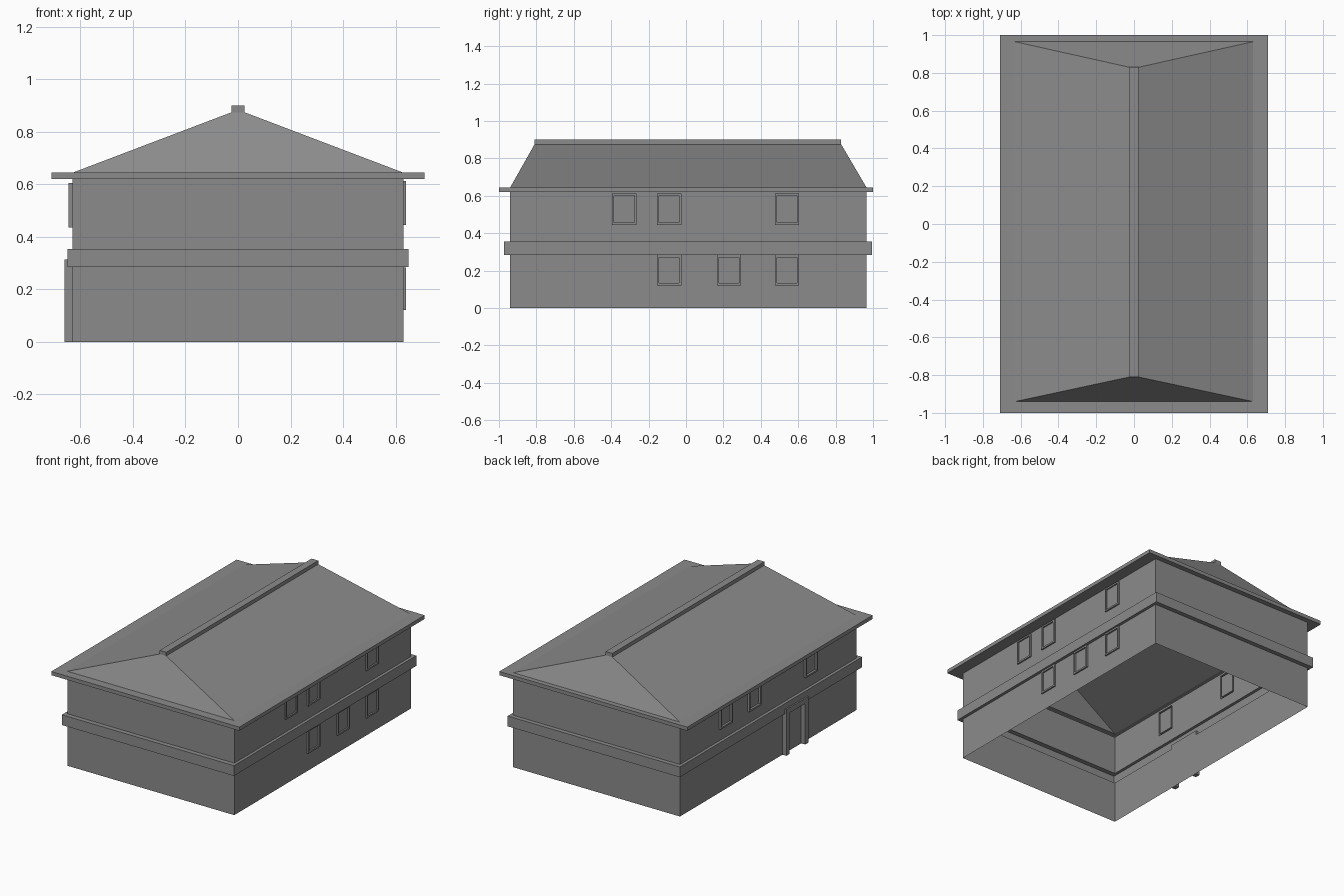
import bpy
import bmesh
from mathutils import Vector

cube = bpy.data.objects.get("Cube")
if cube:
    bpy.data.objects.remove(cube, do_unlink=True)

# One plain grey for the whole house
grey = bpy.data.materials.new("plain_grey")
grey.use_nodes = True
colour = (0.26, 0.26, 0.26, 1)
grey.diffuse_color = colour
grey.node_tree.nodes["Principled BSDF"].inputs["Base Color"].default_value = colour


def finish(bm, name):
    mesh = bpy.data.meshes.new(name)
    bm.to_mesh(mesh)
    bm.free()
    mesh.materials.append(grey)
    obj = bpy.data.objects.new(name, mesh)
    bpy.context.collection.objects.link(obj)
    return obj


def ring(bm, rect, z):
    half, front, back = rect
    corners = ((-half, front), (half, front), (half, back), (-half, back))
    return [bm.verts.new((x, y, z)) for x, y in corners]


# House shell: rectangles stacked from the ground to the ridge cap
wall = (0.63, -0.94, 0.965)
belt = (0.65, -0.972, 0.995)
eave = (0.71, -1.0, 1.0)
ridge = (0.025, -0.81, 0.83)
stack = [(wall, 0), (wall, 0.285), (belt, 0.285), (belt, 0.355), (wall, 0.355),
         (wall, 0.62), (eave, 0.62), (eave, 0.645), (wall, 0.645),
         (ridge, 0.875), (ridge, 0.9)]
shell = bmesh.new()
rings = [ring(shell, rect, z) for rect, z in stack]
for low, high in zip(rings, rings[1:]):
    for i in range(4):
        j = (i + 1) % 4
        shell.faces.new((low[i], low[j], high[j], high[i]))
shell.faces.new(rings[-1])
shell.normal_update()


def face_at(bm, side, y, z):
    """Find the side wall face that contains the given point."""
    for face in bm.faces:
        if face.normal.x * side < 0.99 or abs(face.calc_center_median().x * side - wall[0]) > 0.001:
            continue
        ys = [v.co.y for v in face.verts]
        zs = [v.co.z for v in face.verts]
        if min(ys) < y < max(ys) and min(zs) < z < max(zs):
            return face


def push(bm, face, distance):
    offset = face.normal * distance
    new = bmesh.ops.extrude_discrete_faces(bm, faces=[face])["faces"][0]
    bmesh.ops.translate(bm, verts=new.verts[:], vec=offset)
    bm.normal_update()
    return new


def add_window(bm, side, y, bottom, top, depth):
    """Cut a window in the wall, raise its frame and sink the pane."""
    z = (bottom + top) / 2
    cuts = [((0, y - 0.065, 0), (0, 1, 0)), ((0, y + 0.065, 0), (0, 1, 0)),
            ((0, 0, bottom), (0, 0, 1)), ((0, 0, top), (0, 0, 1))]
    for point, normal in cuts:
        face = face_at(bm, side, y, z)
        bmesh.ops.bisect_plane(bm, geom=[face, *face.edges, *face.verts],
                               plane_co=Vector(point), plane_no=Vector(normal))
        bm.normal_update()
    face = push(bm, face_at(bm, side, y, z), depth)
    bmesh.ops.inset_individual(bm, faces=[face], thickness=0.016)
    bm.normal_update()
    push(bm, face, -depth)


# Windows on both long sides
for y in (-0.33, -0.09, 0.54):
    add_window(shell, 1, y, 0.445, 0.613, 0.01)
for y in (-0.09, 0.23, 0.54):
    add_window(shell, 1, y, 0.122, 0.283, 0.01)
for y in (-0.44, 0.17, 0.48):
    add_window(shell, -1, y, 0.437, 0.606, 0.015)
finish(shell, "house_shell")


# Door frame: two posts and a lintel
def add_box(name, low, high):
    bm = bmesh.new()
    bmesh.ops.create_cube(bm, size=1)
    for v in bm.verts:
        v.co = [a if c < 0 else b for c, a, b in zip(v.co, low, high)]
    finish(bm, name)


outer, inner, width = -0.66, -0.63, 0.035
for name, y in (("door_post_front", -0.378), ("door_post_back", -0.175)):
    add_box(name, (outer, y, 0), (inner, y + width, 0.315))
add_box("door_lintel", (outer, -0.343, 0.28), (inner, -0.175, 0.315))
